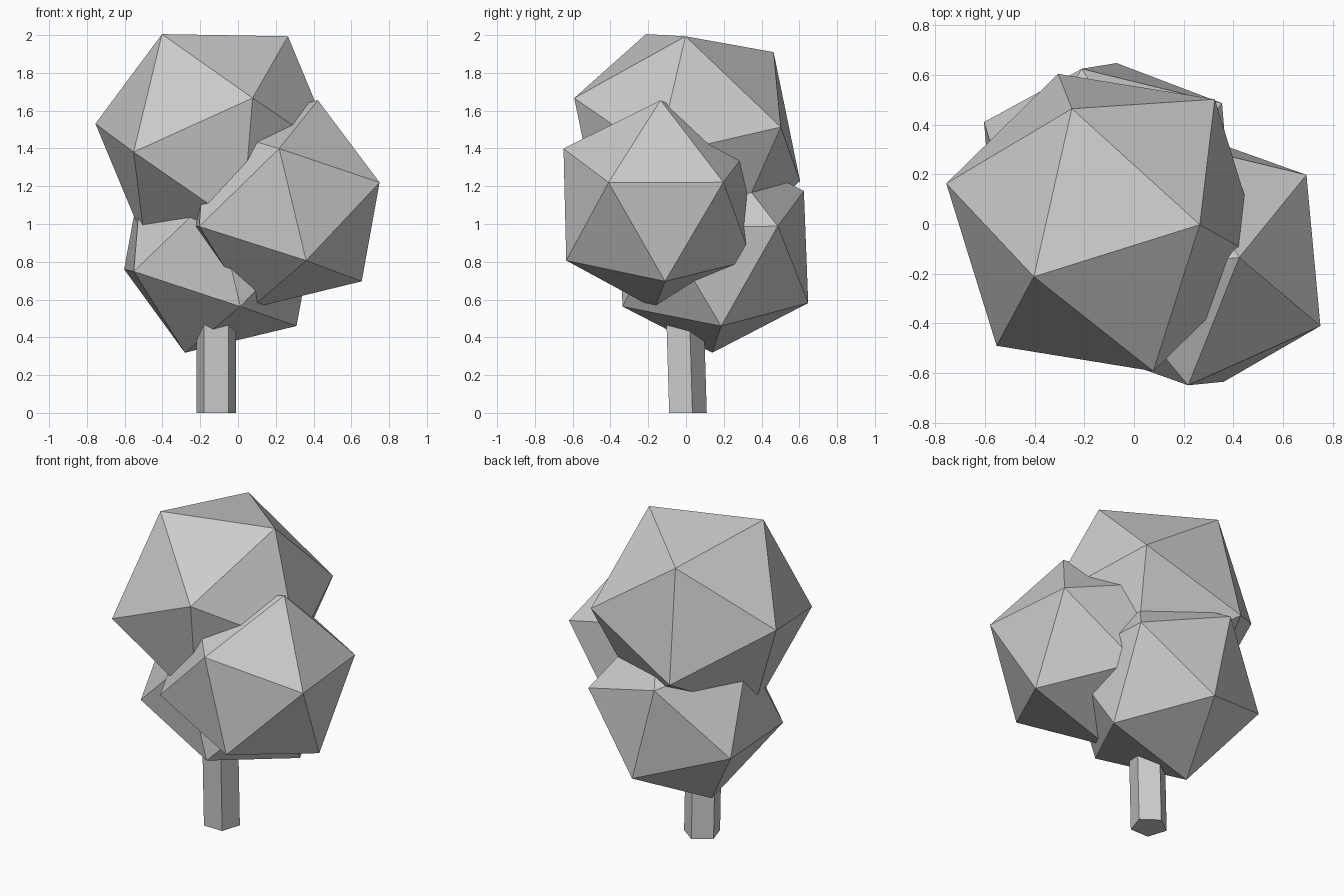
import bpy, bmesh
from math import cos, sin, radians
from mathutils import Vector, Matrix

if "Cube" in bpy.data.objects:
    bpy.data.objects.remove(bpy.data.objects["Cube"])


def finish(name, bm):
    bmesh.ops.recalc_face_normals(bm, faces=bm.faces)
    mesh = bpy.data.meshes.new(name)
    bm.to_mesh(mesh)
    bm.free()
    obj = bpy.data.objects.new(name, mesh)
    bpy.context.collection.objects.link(obj)
    return obj


def frame(axis, side):
    """Orthonormal basis with z along axis and x towards side."""
    z = axis.normalized()
    x = (side - z * side.dot(z)).normalized()
    return Matrix((x, z.cross(x), z)).transposed()


def leaf_clump(name, centre, radius, tip, neighbour):
    """Icosahedron turned so one corner points at tip, the next at neighbour."""
    c = Vector(centre)
    bm = bmesh.new()
    bmesh.ops.create_icosphere(bm, subdivisions=1, radius=radius)
    pole = max(bm.verts, key=lambda v: v.co.z)
    ring = pole.link_edges[0].other_vert(pole)
    source = frame(pole.co, ring.co)
    target = frame(Vector(tip) - c, Vector(neighbour) - c)
    turn = (target @ source.transposed()).to_4x4()
    bm.transform(Matrix.Translation(c) @ turn)
    return finish(name, bm)


# Three foliage clumps
leaf_clump("top_foliage", (-0.114, 0.006, 1.447), 0.665,
           (-0.40, -0.21, 2.0), (0.27, 0.0, 1.99))
leaf_clump("right_foliage", (0.244, -0.15, 1.104), 0.58,
           (0.75, -0.41, 1.22), (0.22, -0.65, 1.40))
leaf_clump("lower_foliage", (-0.099, 0.144, 0.869), 0.58,
           (-0.07, 0.65, 0.58), (-0.60, 0.41, 0.76))

# Five-sided trunk, leaning slightly forward
bm = bmesh.new()
rings = []
for z, lean in ((0.0, 0.0), (0.8, -0.024)):
    rings.append([bm.verts.new((-0.115 + 0.11 * cos(radians(90 + 72 * i)),
                                lean + 0.11 * sin(radians(90 + 72 * i)), z))
                  for i in range(5)])
low, high = rings
for i in range(5):
    j = (i + 1) % 5
    bm.faces.new((low[i], low[j], high[j], high[i]))
bm.faces.new(low[::-1])
bm.faces.new(high)
finish("trunk", bm)
